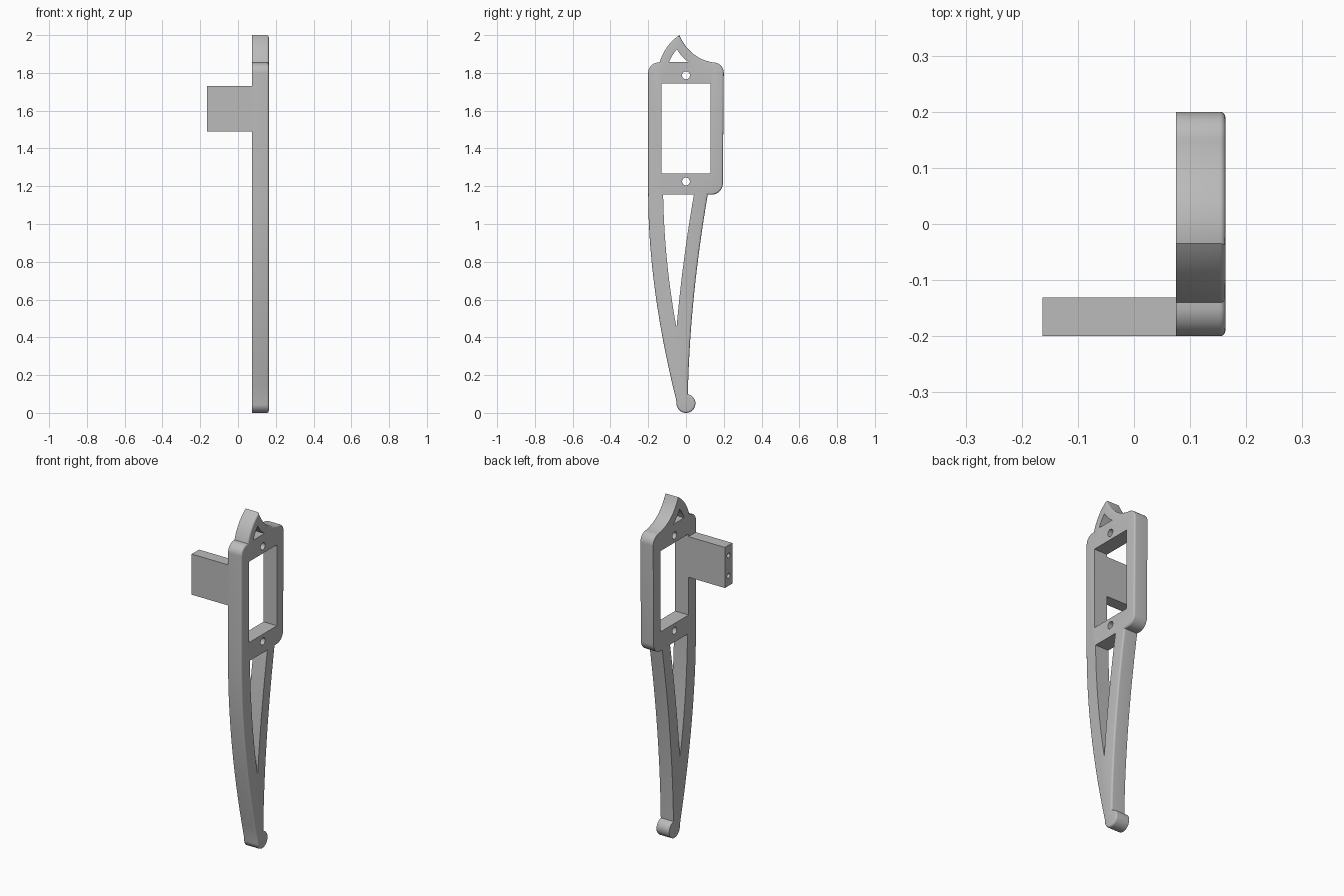
import bpy, bmesh
from math import sin, cos, radians
from mathutils import Vector

if "Cube" in bpy.data.objects:
    bpy.data.objects.remove(bpy.data.objects["Cube"])

grey = bpy.data.materials.new("plain_grey")
grey.use_nodes = True
grey.diffuse_color = (0.5, 0.5, 0.5, 1)
grey.node_tree.nodes["Principled BSDF"].inputs["Base Color"].default_value = (0.5, 0.5, 0.5, 1)

X0, X1 = 0.075, 0.163      # plate faces
TAB_END = -0.163


def arc(cy, cz, r, a0, a1, n=10):
    """Circular arc in the y-z plane, angles in degrees."""
    return [(cy + r * cos(radians(a0 + (a1 - a0) * i / n)),
             cz + r * sin(radians(a0 + (a1 - a0) * i / n))) for i in range(n + 1)]


def bend(a, c, b, n=14):
    """Quadratic curve from a to b pulled towards c."""
    a, b, c = Vector(a), Vector(b), Vector(c)
    return [tuple(a * (1 - t) ** 2 + c * 2 * t * (1 - t) + b * t * t)
            for t in (i / n for i in range(n + 1))]


def prism(name, points, x0, x1, rim=0):
    """Extrude a y-z outline along x, optionally rounding the +x rim."""
    clean = [p for i, p in enumerate(points) if (Vector(p) - Vector(points[i - 1])).length > 1e-4]
    bm = bmesh.new()
    face = bm.faces.new([bm.verts.new((x0, y, z)) for y, z in clean])
    new = bmesh.ops.extrude_face_region(bm, geom=[face])["geom"]
    bmesh.ops.translate(bm, vec=(x1 - x0, 0, 0),
                        verts=[v for v in new if isinstance(v, bmesh.types.BMVert)])
    bmesh.ops.recalc_face_normals(bm, faces=bm.faces)
    if rim:
        edges = [e for e in bm.edges if all(abs(v.co.x - x1) < 1e-5 for v in e.verts)]
        bmesh.ops.bevel(bm, geom=edges, offset=rim, segments=4, profile=0.5,
                        affect='EDGES', clamp_overlap=True)
    mesh = bpy.data.meshes.new(name)
    bm.to_mesh(mesh)
    bm.free()
    mesh.materials.append(grey)
    obj = bpy.data.objects.new(name, mesh)
    bpy.context.collection.objects.link(obj)
    return obj


def cut(obj, cutters):
    """Subtract the cutters, bake the result and drop the cutters."""
    for c in cutters:
        c.hide_render = True
        mod = obj.modifiers.new("cut", 'BOOLEAN')
        mod.operation, mod.solver, mod.object = 'DIFFERENCE', 'EXACT', c
    bpy.context.view_layer.update()
    baked = bpy.data.meshes.new_from_object(
        obj.evaluated_get(bpy.context.evaluated_depsgraph_get()))
    obj.modifiers.clear()
    obj.data = baked
    for c in cutters:
        bpy.data.objects.remove(c)


def box(y0, y1, z0, z1):
    return [(y0, z0), (y1, z0), (y1, z1), (y0, z1)]


# Plate outline: ball foot, outer leg, frame corner, horn, frame corners, inner leg
outline = (
    arc(0, 0.05, 0.05, 60, -170, 24)
    + bend((-0.05, 0.06), (-0.2, 0.66), (-0.2, 1.16))
    + arc(-0.145, 1.8, 0.055, 180, 97)
    + bend((-0.14, 1.855), (-0.11, 1.95), (-0.035, 2.0))
    + bend((-0.035, 2.0), (0.02, 1.875), (0.145, 1.855))
    + arc(0.145, 1.8, 0.055, 90, 0)
    + arc(0.135, 1.215, 0.06, 0, -90)
    + bend((0.115, 1.155), (0.02, 0.6), (0.01, 0.1))
)
plate = prism("side_plate", outline, X0, X1, rim=0.01)

# Openings: window, leg slot, horn slot and two screw holes
openings = [
    box(-0.131, 0.131, 1.267, 1.745),
    bend((-0.121, 1.157), (-0.115, 0.8), (-0.05, 0.45))
    + bend((-0.05, 0.45), (-0.02, 0.8), (0.042, 1.157)),
    bend((-0.09, 1.857), (-0.075, 1.895), (-0.048, 1.925), 6)
    + bend((-0.048, 1.925), (-0.025, 1.885), (0.014, 1.857), 6),
] + [arc(0, z, 0.021, 0, 345, 23) for z in (1.225, 1.787)]
cut(plate, [prism("opening_cutter", o, X0 - 0.1, X1 + 0.1) for o in openings])

# Mounting tab with two blind screw holes in its end
tab = prism("mounting_tab", box(-0.2, -0.131, 1.49, 1.73), TAB_END, X0 + 0.005)
cut(tab, [prism("screw_cutter", arc(-0.165, z, 0.014, 0, 345, 23), TAB_END - 0.05, TAB_END + 0.1)
          for z in (1.55, 1.67)])

# Smooth shading with sharp edges kept
for obj in (plate, tab):
    bpy.ops.object.select_all(action='DESELECT')
    obj.select_set(True)
    bpy.context.view_layer.objects.active = obj
    bpy.ops.object.shade_smooth_by_angle(angle=radians(30))
